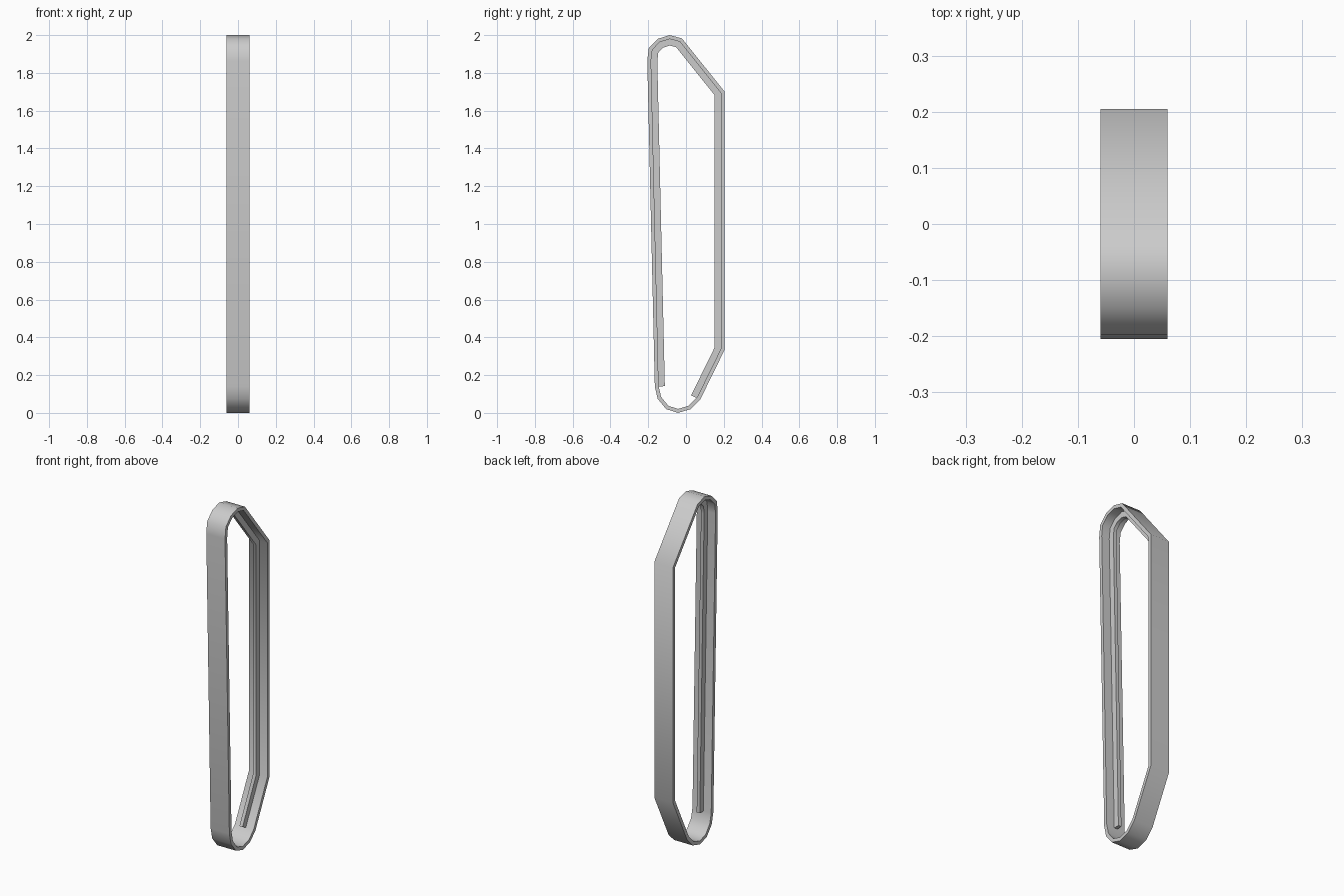
import bpy, bmesh
from mathutils import Vector

if "Cube" in bpy.data.objects:
    bpy.data.objects.remove(bpy.data.objects["Cube"])

# Outer side outline (y, z), clockwise from the lower front; the last three points close the bottom bend
OUTLINE = [(-.165, .14), (-.205, 1.865), (-.197, 1.932), (-.15, 1.98), (-.087, 2.0),
           (-.022, 1.983), (.205, 1.70), (.205, .335), (.075, .07), (.025, .02),
           (-.042, 0), (-.105, .02), (-.15, .075)]
PTS = [Vector(p) for p in OUTLINE]


def inset(pts, dist, closed):
    """Mitred offset towards the inside of the loop."""
    n, out = len(pts), []
    for i, p in enumerate(pts):
        normals = []
        for a, b in ((i - 1, i), (i, i + 1)):
            if closed or (a >= 0 and b < n):
                d = (pts[b % n] - pts[a % n]).normalized()
                normals.append(Vector((d.y, -d.x)))
        m = (normals[0] + normals[-1]).normalized()
        out.append(p + m * dist / m.dot(normals[0]))
    return out


def strip(name, pts, near, far, width, closed):
    """Sweep a rectangular section along the outline."""
    bm = bmesh.new()
    h = width / 2
    rings = []
    for o, i in zip(inset(pts, near, closed), inset(pts, far, closed)):
        rings.append([bm.verts.new((x, q.x, q.y))
                      for x, q in ((-h, o), (h, o), (h, i), (-h, i))])
    n = len(rings)
    for k in range(n if closed else n - 1):
        a, b = rings[k], rings[(k + 1) % n]
        for j in range(4):
            bm.faces.new((a[j], a[(j + 1) % 4], b[(j + 1) % 4], b[j]))
    if not closed:
        bm.faces.new(rings[0])
        bm.faces.new(rings[-1])
    bmesh.ops.recalc_face_normals(bm, faces=bm.faces)
    me = bpy.data.meshes.new(name)
    bm.to_mesh(me)
    bm.free()
    ob = bpy.data.objects.new(name, me)
    bpy.context.collection.objects.link(ob)
    bpy.ops.object.select_all(action='DESELECT')
    ob.select_set(True)
    bpy.context.view_layer.objects.active = ob
    bpy.ops.object.shade_smooth_by_angle(angle=0.75)
    return ob


# Wide closed outer band
strip("outer_band", PTS, 0, .02, .12, True)
# Narrow inner rib, open at the bottom
strip("inner_rib", PTS[:9], .018, .053, .02, False)
